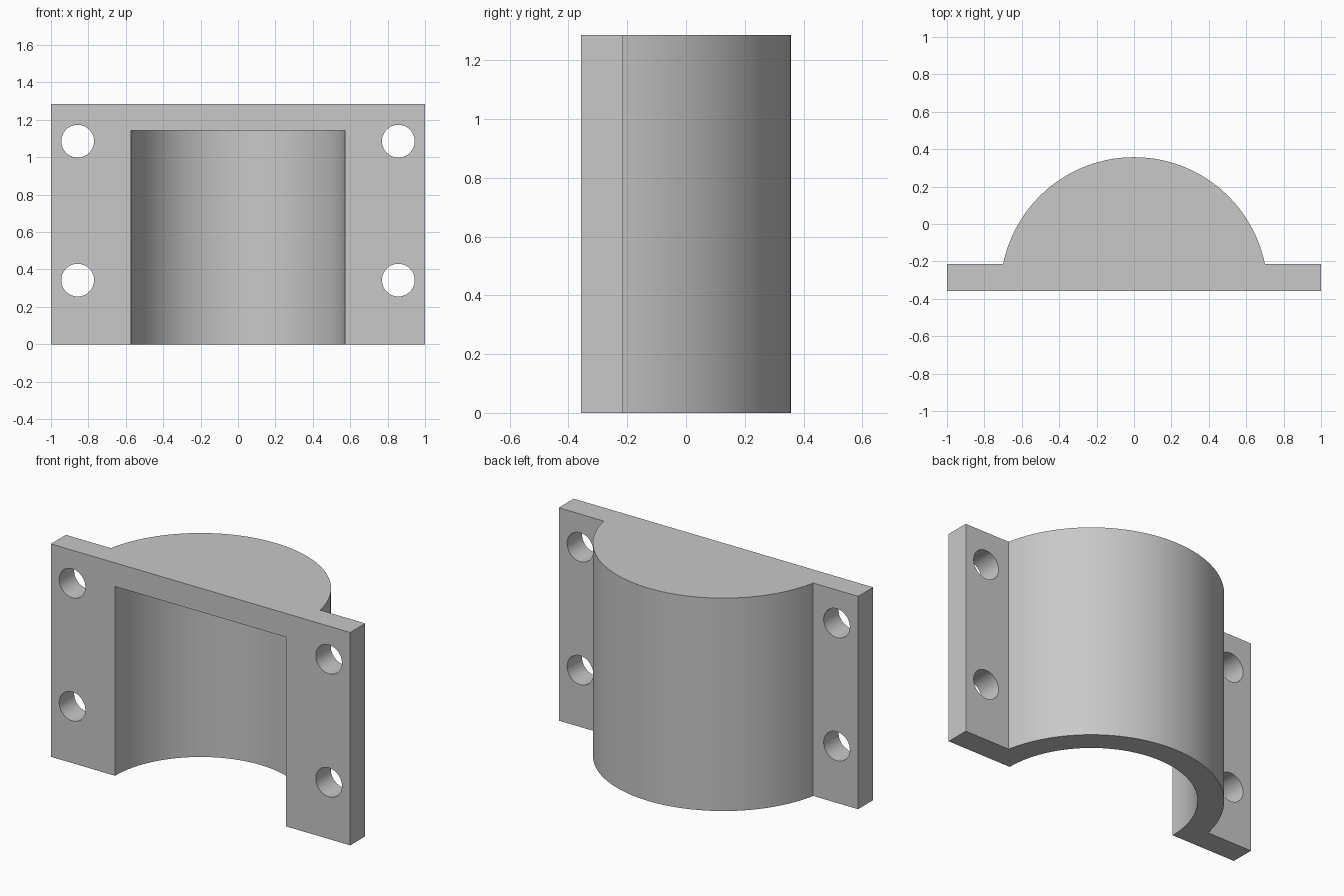
import bpy
from math import pi, sin, cos, asin, radians

cube = bpy.data.objects.get("Cube")
if cube:
    bpy.data.objects.remove(cube, do_unlink=True)

U = 1 / 7                      # wall and flange thickness
FRONT = -2.5 * U               # mating plane, also the cylinder axis
HEIGHT = 9 * U
OUTER, INNER = 5 * U, 4 * U

grey = bpy.data.materials.new("light_grey")
grey.use_nodes = True
colour = (0.58, 0.58, 0.58, 1)
grey.diffuse_color = colour
grey.node_tree.nodes["Principled BSDF"].inputs["Base Color"].default_value = colour


def extrude_profile(name, points, height):
    """Prism standing on z = 0 from a counter-clockwise outline."""
    n = len(points)
    verts = [(x, y, z) for z in (0, height) for x, y in points]
    faces = [tuple(reversed(range(n))), tuple(range(n, 2 * n))]
    faces += [(i, (i + 1) % n, (i + 1) % n + n, i + n) for i in range(n)]
    mesh = bpy.data.meshes.new(name)
    mesh.from_pydata(verts, [], faces)
    mesh.materials.append(grey)
    obj = bpy.data.objects.new(name, mesh)
    bpy.context.collection.objects.link(obj)
    return obj


def cutter(name, radius, depth, location, rotation=(0, 0, 0), sides=64):
    bpy.ops.mesh.primitive_cylinder_add(vertices=sides, radius=radius, depth=depth,
                                        location=location, rotation=rotation)
    obj = bpy.context.object
    obj.name = name
    obj.hide_render = True
    obj.data.materials.append(grey)
    return obj


# Half-round housing with two side flanges
start = asin(U / OUTER)
steps = 72
arc = [(OUTER * cos(a), FRONT + OUTER * sin(a))
       for a in (start + (pi - 2 * start) * i / steps for i in range(steps + 1))]
outline = [(-1, FRONT), (1, FRONT), (1, FRONT + U)] + arc + [(-1, FRONT + U)]
housing = extrude_profile("half_round_housing", outline, HEIGHT)

# Bore open at the bottom and front, closed at the top
bore_top, below = 8 * U, 0.2
cutters = [cutter("bore_cutter", INNER, bore_top + below,
                  (0, FRONT, (bore_top - below) / 2), sides=128)]

# Bolt holes through the flanges
for x in (-6 * U, 6 * U):
    for z in (2.4 * U, 7.6 * U):
        cutters.append(cutter("bolt_hole_cutter", 0.0875, 0.4,
                              (x, FRONT + U / 2, z), (pi / 2, 0, 0)))

bpy.ops.object.select_all(action="DESELECT")
housing.select_set(True)
bpy.context.view_layer.objects.active = housing
for tool in cutters:
    mod = housing.modifiers.new("cut", "BOOLEAN")
    mod.operation = "DIFFERENCE"
    mod.solver = "EXACT"
    mod.object = tool
    bpy.ops.object.modifier_apply(modifier=mod.name)
for tool in cutters:
    bpy.data.objects.remove(tool, do_unlink=True)

bpy.ops.object.shade_smooth_by_angle(angle=radians(30))
